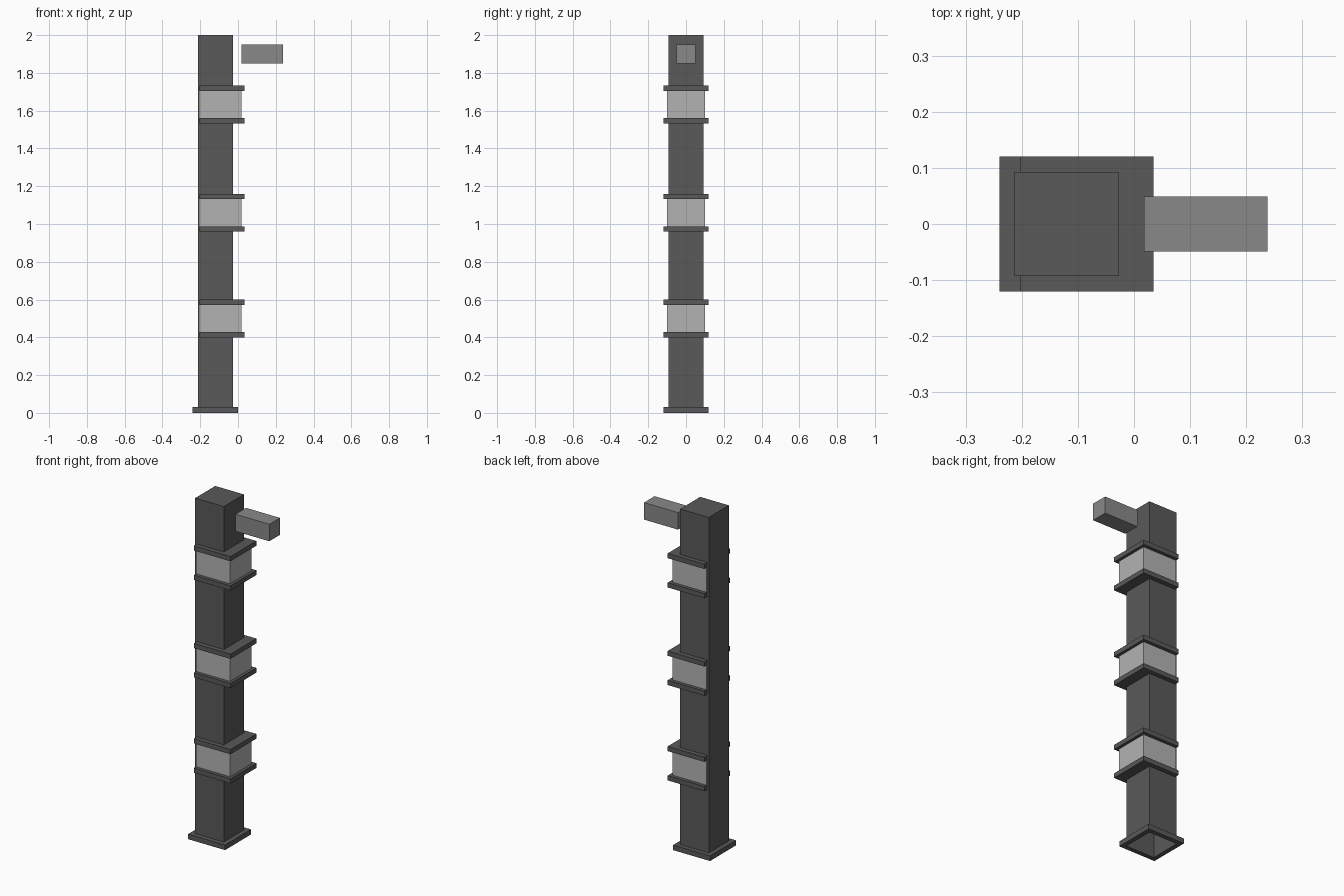
import bpy, bmesh

if "Cube" in bpy.data.objects:
    bpy.data.objects.remove(bpy.data.objects["Cube"])


def grey(name, v):
    m = bpy.data.materials.new(name)
    m.diffuse_color = (v, v, v, 1)
    m.use_nodes = True
    m.node_tree.nodes["Principled BSDF"].inputs["Base Color"].default_value = m.diffuse_color
    return m


DARK = grey("dark_grey", 0.1)
LIGHT = grey("light_grey", 0.45)
MID = grey("mid_grey", 0.25)


def prism(name, outline, z0, z1, mat, open_bottom=False):
    """Extrude a flat outline from z0 up to z1."""
    bm = bmesh.new()
    base = bm.faces.new([bm.verts.new((x, y, z0)) for x, y in outline])
    ext = bmesh.ops.extrude_face_region(bm, geom=[base], use_keep_orig=True)
    top = [v for v in ext["geom"] if isinstance(v, bmesh.types.BMVert)]
    bmesh.ops.translate(bm, verts=top, vec=(0, 0, z1 - z0))
    bmesh.ops.recalc_face_normals(bm, faces=bm.faces[:])
    if open_bottom:
        bmesh.ops.delete(bm, geom=[base], context='FACES_ONLY')
    mesh = bpy.data.meshes.new(name)
    bm.to_mesh(mesh)
    bm.free()
    mesh.materials.append(mat)
    ob = bpy.data.objects.new(name, mesh)
    bpy.context.collection.objects.link(ob)
    return ob


def rect(x0, x1, h):
    return [(x0, -h), (x1, -h), (x1, h), (x0, h)]


def wrap(x0, x1, h):
    """U-shaped outline hugging the column, open towards -x."""
    return [(x0, -h), (x1, -h), (x1, h), (x0, h),
            (x0, COL_H), (COL_X1, COL_H), (COL_X1, -COL_H), (x0, -COL_H)]


COL_X0, COL_X1, COL_H = -0.213, -0.027, 0.093

# hollow column, open underneath
prism("column", rect(COL_X0, COL_X1, COL_H), 0, 2, DARK, open_bottom=True)

# base flange: four bars framing the column foot
foot = [
    ("left", [(-0.24, -0.12), (COL_X0, -COL_H), (COL_X0, COL_H), (-0.24, 0.12)]),
    ("right", [(0, -0.12), (0, 0.12), (COL_X1, COL_H), (COL_X1, -COL_H)]),
    ("front", [(-0.24, -0.12), (0, -0.12), (COL_X1, -COL_H), (COL_X0, -COL_H)]),
    ("back", [(-0.24, 0.12), (COL_X0, COL_H), (COL_X1, COL_H), (0, 0.12)]),
]
for side, outline in foot:
    prism("base_flange_" + side, outline, 0, 0.03, DARK)

# three collars: light sleeve between two dark flanges
for i, z in enumerate((0.40, 0.96, 1.533), 1):
    prism(f"sleeve_{i}", wrap(-0.203, 0.018, 0.10), z + 0.028, z + 0.172, LIGHT)
    prism(f"lower_flange_{i}", wrap(-0.203, 0.035, 0.12), z, z + 0.028, DARK)
    prism(f"upper_flange_{i}", wrap(-0.203, 0.035, 0.12), z + 0.172, z + 0.2, DARK)

# detached arm near the top
prism("arm", rect(0.018, 0.238, 0.049), 1.85, 1.95, MID)
